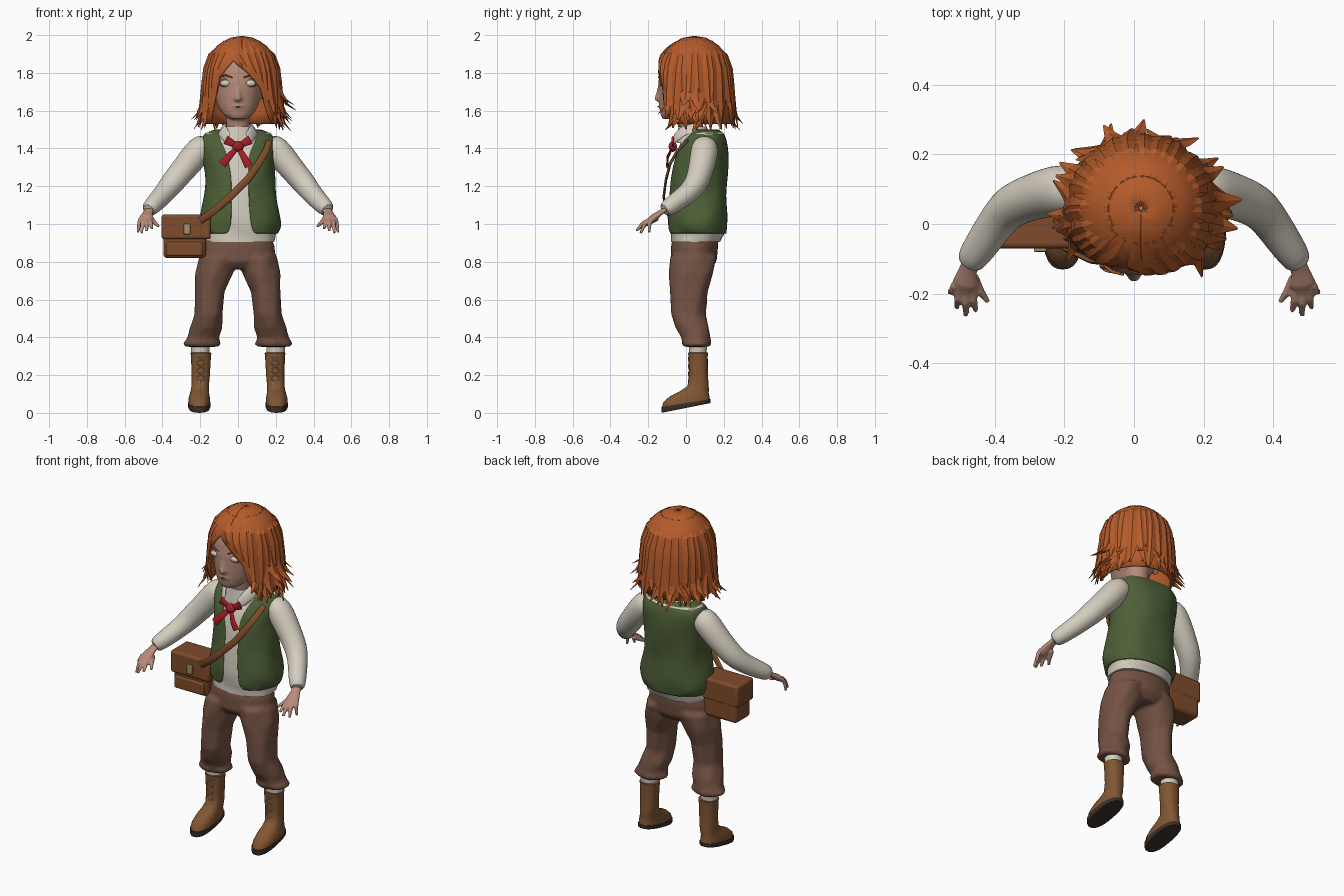
import bpy, bmesh, math, random
from mathutils import Vector

random.seed(4)
if "Cube" in bpy.data.objects:
    bpy.data.objects.remove(bpy.data.objects["Cube"])


def material(name, r, g, b):
    m = bpy.data.materials.new(name)
    m.use_nodes = True
    m.diffuse_color = (r, g, b, 1)
    m.node_tree.nodes["Principled BSDF"].inputs["Base Color"].default_value = (r, g, b, 1)
    return m


HAIR = material("ginger hair", .46, .105, .024)
SKIN = material("skin", .47, .26, .19)
VEST = material("green cloth", .075, .115, .037)
SHIRT = material("cream cloth", .66, .61, .52)
PANTS = material("brown cloth", .175, .085, .057)
BOOT = material("boot leather", .22, .093, .032)
BAG = material("bag leather", .21, .072, .024)
RED = material("red ribbon", .38, .012, .02)
DARK = material("dark sole", .045, .03, .024)
TAN = material("tan buckle", .4, .27, .14)


def ellipse(x, y, z, rx, ry, n=28, p=2.0, wob=0.0, gap=0.0):
    """Horizontal superellipse ring starting at the front; gap leaves it open."""
    a0 = math.asin(min(gap / rx, 1)) if gap else 0
    pts = []
    for i in range(n):
        a = a0 + (2 * math.pi - 2 * a0) * i / ((n - 1) if gap else n)
        s, c = math.sin(a), math.cos(a)
        k = 1 + wob * math.sin(5 * a + z * 45) * abs(math.sin(a * 2 + z * 19))
        pts.append(Vector((x + rx * k * math.copysign(abs(s) ** (2 / p), s),
                           y - ry * k * math.copysign(abs(c) ** (2 / p), c), z)))
    return pts


def stack(rings, **kw):
    return [ellipse(*r, **kw) for r in rings]


def tube(pts, up=(0, 1, 0), flat=1.0, n=12):
    """Rings along a path of (x, y, z, radius)."""
    out, up = [], Vector(up)
    for i, p in enumerate(pts):
        t = Vector(pts[min(i + 1, len(pts) - 1)][:3]) - Vector(pts[max(i - 1, 0)][:3])
        side = t.cross(up).normalized()
        nrm = side.cross(t).normalized()
        out.append([Vector(p[:3]) + p[3] * (math.cos(a) * side + flat * math.sin(a) * nrm)
                    for a in (2 * math.pi * k / n for k in range(n))])
    return out


def ball(x, y, z, rx, ry, rz, n=16):
    return stack([(x, y, z - rz * math.cos(t), rx * math.sin(t), ry * math.sin(t))
                  for t in (math.pi * (k + .2) / 8.4 for k in range(9))], n=n)


def build(name, parts, mat, closed=True, angle=50, voxel=0, sub=0, thick=0):
    """Skin each list of rings into one object."""
    bm = bmesh.new()
    for rings in parts:
        vs = [[bm.verts.new(p) for p in r] for r in rings]
        n = len(vs[0])
        for a, b in zip(vs, vs[1:]):
            for i in range(n if closed else n - 1):
                j = (i + 1) % n
                bm.faces.new((a[i], a[j], b[j], b[i]))
        if closed:
            bm.faces.new(vs[0])
            bm.faces.new(vs[-1])
    bmesh.ops.recalc_face_normals(bm, faces=bm.faces)
    me = bpy.data.meshes.new(name)
    bm.to_mesh(me)
    bm.free()
    me.materials.append(mat)
    ob = bpy.data.objects.new(name, me)
    bpy.context.collection.objects.link(ob)
    bpy.ops.object.select_all(action='DESELECT')
    ob.select_set(True)
    bpy.context.view_layer.objects.active = ob
    bpy.ops.object.shade_smooth_by_angle(angle=math.radians(angle))
    if voxel:
        m = ob.modifiers.new("blend", 'REMESH')
        m.mode, m.voxel_size, m.use_smooth_shade = 'VOXEL', voxel, True
        m = ob.modifiers.new("relax", 'SMOOTH')
        m.iterations = 4
    if sub:
        ob.modifiers.new("round", 'SUBSURF').levels = sub
    if thick:
        ob.modifiers.new("thickness", 'SOLIDIFY').thickness = thick
    return ob


def box(name, x, y, z, mat, bevel):
    """Bevelled box from (low, high) ranges."""
    c = [[Vector((px, py, h)) for px, py in
          ((x[0], y[0]), (x[1], y[0]), (x[1], y[1]), (x[0], y[1]))] for h in z]
    m = build(name, [c], mat).modifiers.new("bevel", 'BEVEL')
    m.width, m.segments = bevel, 3


# Head with nose, ears and neck
face = stack([(0, -.075, 1.555, .045, .05), (0, -.055, 1.58, .08, .08), (0, -.03, 1.62, .105, .11),
              (0, -.01, 1.68, .122, .135), (0, 0, 1.75, .136, .147), (0, .01, 1.82, .136, .147),
              (0, .02, 1.89, .115, .13), (0, .03, 1.94, .07, .08)])
neck = stack([(0, .04, 1.42, .07, .06), (0, .03, 1.5, .06, .06), (0, .02, 1.62, .07, .07)])
nose = [ball(0, -.148, 1.665, .02, .02, .017), tube([(0, -.128, 1.75, .015), (0, -.148, 1.67, .016)], up=(1, 0, 0))]
ears = [ball(s * .135, .02, 1.7, .02, .03, .045) for s in (-1, 1)]
lips = [ball(0, -.133, 1.622, .036, .013, .014)]
build("head", [face, neck] + nose + ears + lips, SKIN, voxel=.008)
for s, side in ((1, "left"), (-1, "right")):
    build(side + "_eye", [ball(s * .064, -.126, 1.745, .029, .015, .017)], SHIRT)
    build(side + "_eyelid", [ball(s * .064, -.121, 1.747, .036, .014, .024)], PANTS)
    build(side + "_brow", [tube([(s * .03, -.146, 1.775, .003), (s * .065, -.136, 1.788, .005),
                                 (s * .1, -.108, 1.778, .003)])], HAIR)
build("mouth", [tube([(-.033, -.134, 1.62, .002), (0, -.146, 1.622, .004), (.033, -.134, 1.62, .002)])], PANTS)


# Hair cap: profile by height, hairline by azimuth from the front
def lerp(table, t):
    for (a, u), (b, v) in zip(table, table[1:]):
        if t <= b:
            return u + (v - u) * max(0, (t - a) / (b - a))
    return table[-1][1]


PROFILE = [(1.5, .97), (1.62, 1.03), (1.72, 1.0), (1.82, .97), (1.9, .84), (1.95, .62), (1.985, .33), (1.995, .03)]
LINE = [(-60, 1.53), (-48, 1.62), (-38, 1.77), (-15, 1.865), (10, 1.80), (30, 1.72), (40, 1.6), (55, 1.53)]


def hair_point(a, z, off=0.0):
    f = lerp(PROFILE, z) + off
    return Vector((.02 + .2 * f * math.sin(a), .045 - .198 * f * math.cos(a), z))


def hairline(a):
    return lerp(LINE, math.degrees((a + math.pi) % (2 * math.pi) - math.pi))


angles = [2 * math.pi * i / 48 for i in range(49)]
build("hair_cap", [[[hair_point(a, 1.995 - (1.995 - hairline(a)) * (k / 12) ** 1.6, .012 * (i % 2))
                     for i, a in enumerate(angles)] for k in range(13)]],
      HAIR, closed=False, angle=25, thick=.012)


def lock(a, z0, z1, w, flare, lift=.01, turn=0.0, steps=7):
    """Ridged strand that hugs the cap, then flicks out to a point."""
    rings = []
    for k in range(steps):
        t = k / (steps - 1)
        b = a + turn * t * t
        p = hair_point(b, z0 + (z1 - z0) * t, lift + flare * t ** 5)
        out = Vector((math.sin(b), -math.cos(b), .15))
        tan = Vector((math.cos(b), math.sin(b), 0))
        h = w * min(1, .25 + t * 1.6) * (1 if t < .75 else (1.03 - t) * 3.6)
        rings.append([p - tan * h, p + out * h * .35, p + tan * h, p - out * h * .35])
    return rings


locks = []
for i in range(30):
    a = 2 * math.pi * i / 30 + random.uniform(-.06, .06)
    end = hairline(a)
    if end < 1.6:
        locks.append(lock(a, 1.97, end + random.uniform(-.035, .02), .034, random.uniform(0, .18),
                          turn=random.uniform(-.15, .15)))
for i in range(34):
    a = math.radians(random.uniform(58, 295))
    locks.append(lock(a, 1.76, random.uniform(1.49, 1.6), .027, random.uniform(.1, .36), .0,
                      random.uniform(-.4, .4)))
for a, z, flare in ((78, 1.63, .38), (95, 1.6, .42), (70, 1.55, .3), (-75, 1.55, .25), (-85, 1.52, .22), (-68, 1.53, .2)):
    locks.append(lock(math.radians(a), 1.8, z, .035, flare))
build("hair_locks", locks, HAIR, angle=20)
# Side-swept fringe
build("fringe", [lock(math.radians(a), 1.965, z, .03, 0, .015, turn)
                 for a, z, turn in ((-8, 1.83, .3), (8, 1.78, .3), (22, 1.72, .25), (36, 1.64, .12),
                                    (-28, 1.8, -.25), (-44, 1.68, -.15), (-54, 1.58, -.05))], HAIR, angle=20)

# Shirt, collar and waistcoat share the torso rings
TORSO = [(.015, .06, .95, .195, .15), (.015, .06, .985, .217, .158), (.015, .06, 1.05, .213, .16),
         (.01, .06, 1.15, .188, .15), (.01, .07, 1.25, .184, .15), (0, .08, 1.35, .19, .146),
         (0, .095, 1.43, .198, .128), (0, .11, 1.48, .185, .095), (0, .105, 1.5, .12, .065)]
GAP = [(.95, .06), (1.0, .04), (1.33, .037), (1.43, .075), (1.48, .105), (1.5, .08)]
shirt = [(.01, .05, .905, .185, .13), (.01, .055, .93, .19, .136)]
shirt += [(x, y, z, rx * .95, ry * .95) for x, y, z, rx, ry in TORSO]
build("shirt_body", [stack(shirt, n=40, p=2.2, wob=.02)], SHIRT)
build("shirt_placket", [tube([(x, y - ry * .96, z, .014) for x, y, z, rx, ry in shirt[1:9]], flat=.25)], SHIRT)
build("vest", [[ellipse(*r, n=48, p=2.3, wob=.035, gap=lerp(GAP, r[2])) for r in TORSO]],
      VEST, closed=False, sub=2, thick=.014)
build("collar_band", [stack([(0, .05, 1.43, .12, .1), (0, .04, 1.47, .1, .085), (0, .035, 1.515, .08, .075)])], SHIRT)
build("collar_flaps", [tube([(s * .08, .06, 1.51, .03), (s * .085, -.01, 1.495, .032), (s * .06, -.052, 1.46, .028),
                             (s * .05, -.07, 1.425, .004)], up=(s, -1, .5), flat=.25) for s in (1, -1)], SHIRT)

# Sleeves and hands
for s, side in ((1, "left"), (-1, "right")):
    arm = [(.15, .1, 1.43, .06), (.2, .1, 1.4, .075), (.25, .09, 1.335, .072), (.3, .075, 1.275, .066),
           (.35, .055, 1.215, .064), (.385, .02, 1.17, .056), (.425, -.04, 1.125, .052),
           (.46, -.09, 1.09, .046), (.478, -.12, 1.07, .038)]
    build(side + "_sleeve", [tube([(s * x, y, z, r) for x, y, z, r in arm], n=20)], SHIRT, sub=1)
    hand = [tube([(s * .465, -.1, 1.085, .026), (s * .478, -.135, 1.06, .028), (s * .485, -.17, 1.035, .038),
                  (s * .49, -.195, 1.015, .03)], up=(0, 0, 1), flat=.5)]
    for bx, tx, ty, tz in ((.515, .53, -.195, .955), (.502, .51, -.24, .952), (.486, .483, -.263, .963),
                           (.468, .455, -.25, .975), (.46, .42, -.225, .988)):
        by = -.15 if tx < .43 else -.175
        hand.append(tube([(s * bx, by, 1.03, .013), (s * (bx + tx) / 2, (by + ty) / 2 - .008, 1.005, .012),
                          (s * tx, ty, tz, .008)], up=(1, 0, .3), n=8))
    build(side + "_hand", hand, SKIN, voxel=.005)

# Trousers
hips = stack([(0, .04, .76, .15, .09), (0, .04, .8, .2, .122), (0, .045, .88, .195, .125), (0, .05, .935, .176, .118)])
legs = [stack([(s * x, y, z, rx, ry) for x, y, z, rx, ry in (
    (.19, .055, .35, .085, .067), (.19, .055, .365, .103, .08), (.186, .052, .395, .084, .076),
    (.17, .035, .45, .086, .088), (.157, .012, .52, .074, .092), (.148, .015, .64, .078, .1),
    (.125, .03, .74, .1, .117), (.105, .04, .83, .1, .123))], wob=.05) for s in (1, -1)]
build("trousers", [hips] + legs, PANTS, voxel=.011)


# Socks and boots, feet tilted toe-down
def tilt(rings):
    for r in rings:
        for v in r:
            v.z += max(0, v.y + .13) * .2 * max(0, 1 - v.z / .15)
    return rings


for s, side in ((1, "left"), (-1, "right")):
    build(side + "_sock", [stack([(s * .2, .063, .29, .046, .044), (s * .2, .063, .38, .052, .05)])], SHIRT)
    build(side + "_boot", [tilt(stack([(s * x, y, z, rx, ry) for x, y, z, rx, ry in (
        (.205, 0, .028, .057, .127), (.205, .002, .055, .058, .122), (.204, .018, .085, .052, .102),
        (.202, .045, .11, .048, .076), (.2, .064, .14, .046, .056), (.197, .066, .2, .048, .05),
        (.196, .064, .3, .053, .051), (.196, .064, .318, .055, .053), (.196, .064, .32, .045, .044))], p=2.3))], BOOT)
    build(side + "_sole", [tilt(stack([(s * .205, 0, 0, .054, .128), (s * .205, 0, .012, .06, .131),
                                       (s * .205, 0, .032, .059, .13)], p=2.5))], DARK)
    laces = [tube([(s * .197 - d * .02, .016, z, .003), (s * .197, .012, z + .015, .003),
                   (s * .197 + d * .02, .016, z + .03, .003)], n=6) for d in (1, -1) for z in (.15, .19, .23, .27)]
    build(side + "_laces", laces, TAN)

# Ribbon bow
bow = [ball(0, -.07, 1.41, .03, .022, .028)]
for x, z, w in ((-.065, 1.445, .024), (.065, 1.445, .024), (-.085, 1.315, .023), (.058, 1.305, .023)):
    y = -.07 if z > 1.4 else -.098
    bow.append(tube([(0, -.07, 1.41, .012), (x * .6, y, 1.41 + (z - 1.41) * .6, w * .8), (x, y, z, w)],
                    flat=.3, n=8))
build("ribbon_bow", bow, RED)

# Satchel and strap
box("satchel_body", (-.395, -.17), (-.055, .085), (.82, 1.04), BAG, .02)
box("satchel_flap", (-.405, -.145), (-.07, .088), (.92, 1.05), BAG, .014)
box("satchel_pocket", (-.38, -.185), (-.068, -.04), (.83, .905), BAG, .01)
box("satchel_buckle", (-.288, -.252), (-.08, -.068), (.945, 1.0), TAN, .004)
build("satchel_strap", [tube([(-.25, -.03, .99, .019), (-.19, -.075, 1.025, .019), (-.12, -.108, 1.075, .019),
                              (-.04, -.118, 1.145, .019), (.05, -.106, 1.235, .019), (.11, -.083, 1.32, .019),
                              (.15, -.045, 1.39, .018), (.165, .01, 1.44, .016)], flat=.35)], BAG)
